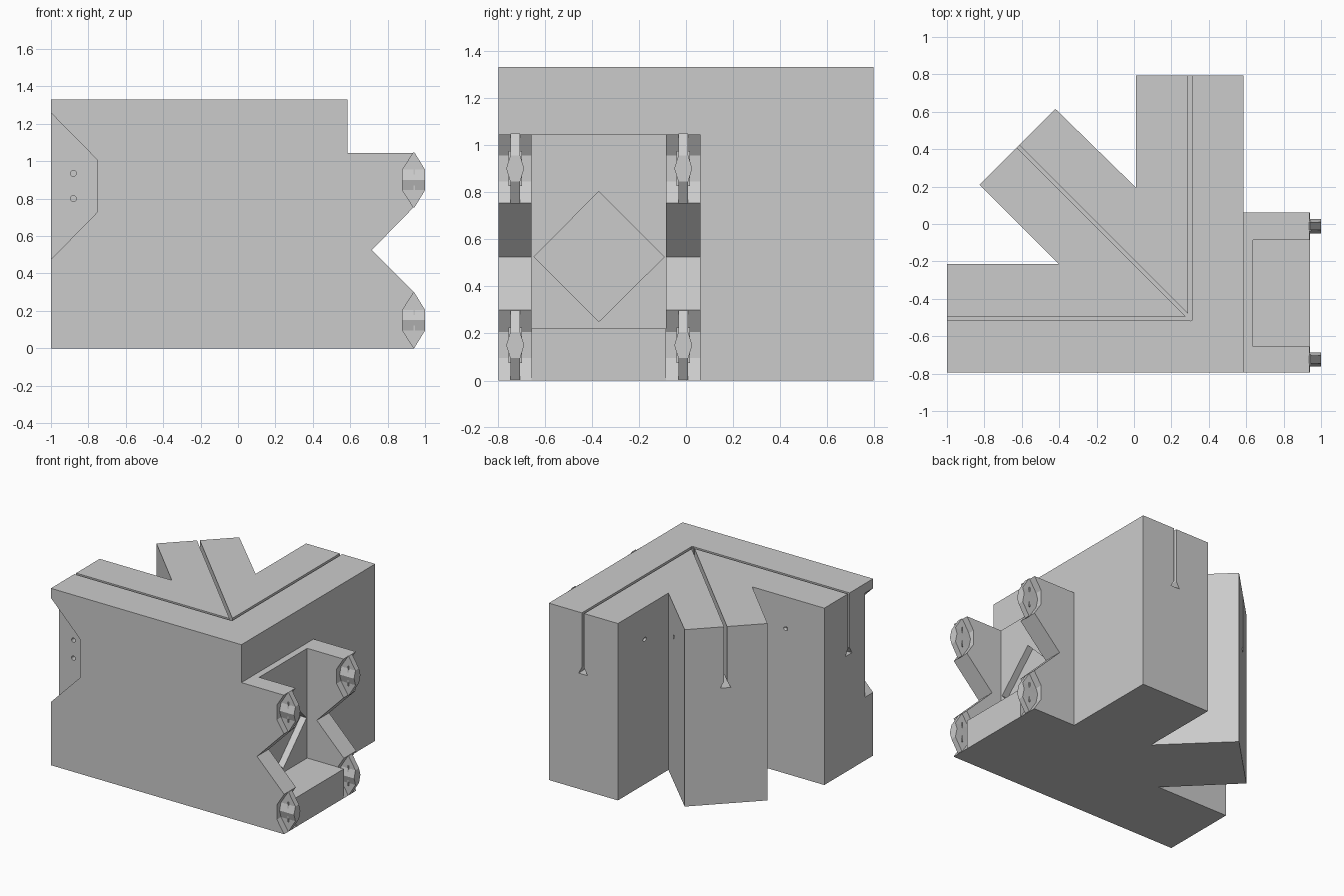
import bpy, bmesh, math
from mathutils import Vector, Matrix

cube = bpy.data.objects.get("Cube")
if cube:
    bpy.data.objects.remove(cube, do_unlink=True)

grey = bpy.data.materials.new("plain_grey")
grey.use_nodes = True
colour = (0.6, 0.6, 0.6, 1)
grey.diffuse_color = colour
grey.node_tree.nodes["Principled BSDF"].inputs["Base Color"].default_value = colour


def make(name, bm):
    bmesh.ops.recalc_face_normals(bm, faces=bm.faces)
    mesh = bpy.data.meshes.new(name)
    bm.to_mesh(mesh)
    bm.free()
    mesh.materials.append(grey)
    obj = bpy.data.objects.new(name, mesh)
    bpy.context.collection.objects.link(obj)
    return obj


def prism(name, points, start, along):
    """Extrude 3D profile points, moved by start, along a vector."""
    bm = bmesh.new()
    face = bm.faces.new([bm.verts.new(Vector(p) + Vector(start)) for p in points])
    new = bmesh.ops.extrude_face_region(bm, geom=[face])["geom"]
    bmesh.ops.translate(bm, vec=Vector(along),
                        verts=[v for v in new if isinstance(v, bmesh.types.BMVert)])
    return make(name, bm)


def front_prism(name, outline, y0, y1):
    return prism(name, [(x, 0, z) for x, z in outline], (0, y0, 0), (0, y1 - y0, 0))


def box(name, x0, x1, y0, y1, z0, z1):
    return front_prism(name, [(x0, z0), (x1, z0), (x1, z1), (x0, z1)], y0, y1)


def cut(obj, cutter):
    cutter.hide_render = True
    mod = obj.modifiers.new("cut", 'BOOLEAN')
    mod.operation, mod.solver, mod.object = 'DIFFERENCE', 'EXACT', cutter
    bpy.context.view_layer.objects.active = obj
    bpy.ops.object.modifier_apply(modifier=mod.name)
    bpy.data.objects.remove(cutter, do_unlink=True)


def rod(name, centre, axis, radius, length):
    bm = bmesh.new()
    turn = Vector(axis).to_track_quat('Z', 'Y').to_matrix().to_4x4()
    bmesh.ops.create_cone(bm, cap_ends=True, segments=16, radius1=radius, radius2=radius,
                          depth=length, matrix=Matrix.Translation(centre) @ turn)
    return make(name, bm)


# Three-armed main body
plan = [(-1, -.795), (.585, -.795), (.585, .795), (.01, .795), (.01, .195),
        (-.42, .615), (-.825, .21), (-.4, -.215), (-1, -.215)]
body = prism("three_arm_body", [(x, y, 0) for x, y in plan], (0, 0, 0), (0, 0, 1.33))

# Slots with a flared bottom along each arm
slot = [(-.01, 1.4), (.01, 1.4), (.01, .92), (.037, .87), (-.037, .87), (-.01, .92)]
hub = Vector((.3, -.505, 0))
for direction, length in (((-1, 0, 0), 1.4), ((0, 1, 0), 1.4), ((-1, 1, 0), 1.4)):
    d = Vector(direction).normalized()
    side = d.cross(Vector((0, 0, 1)))
    points = [side * u + Vector((0, 0, z)) for u, z in slot]
    cut(body, prism("slot_cutter", points, hub - d * .01, d * length))

# Recess with two screw holes on the front, and a cross hole in the slanted arm
recess = [(-1.1, 1.36), (-.755, 1.01), (-.755, .725), (-1.1, .373)]
cut(body, front_prism("recess_cutter", recess, -.9, -.698))
for z in (.935, .8):
    cut(body, rod("screw_hole_cutter", (-.88, -.65, z), (0, 1, 0), .016, .2))
cut(body, rod("cross_hole_cutter", (-.333, .133, 1.09), (1, 1, 0), .014, 1))

# Side holder: back wall with diamond opening, and floor
wall = box("holder_back_wall", .585, .635, -.655, -.085, 0, 1.045)
diamond = [(0, -.645, .525), (0, -.37, .25), (0, -.092, .525), (0, -.37, .803)]
cut(wall, prism("diamond_cutter", diamond, (.58, 0, 0), (.1, 0, 0)))
box("holder_floor", .635, .94, -.655, -.085, 0, .22)

# Notched cheeks with ridged clips at their outer corners
cheek_outline = [(.585, 0), (.94, 0), (.94, .3), (.715, .525), (.94, .755),
                 (.94, 1.045), (.585, 1.045)]
hexagon = [(0, -.149), (.06, -.055), (.06, .055), (0, .149), (-.06, .055), (-.06, -.055)]
rings = [(-.148, .003, .021), (-.055, .06, .021), (0, .06, .038),
         (.055, .06, .021), (.148, .003, .021)]


def clip(name, x, y, z):
    bm = bmesh.new()
    loops = [[bm.verts.new((x + sx * hx, y + sy * hy, z + dz))
              for sx, sy in ((-1, -1), (1, -1), (1, 1), (-1, 1))] for dz, hx, hy in rings]
    bm.faces.new(loops[0])
    bm.faces.new(loops[-1])
    for low, high in zip(loops, loops[1:]):
        for i in range(4):
            j = (i + 1) % 4
            bm.faces.new((low[i], low[j], high[j], high[i]))
    make(name, bm)


for label, y0, y1 in (("front", -.795, -.655), ("rear", -.085, .062)):
    cheek = front_prism(label + "_cheek", cheek_outline, y0, y1)
    mid = (y0 + y1) / 2
    for level, z in (("lower", .15), ("upper", .9)):
        cut(cheek, front_prism("clip_cutter", [(.94 + x, z + dz) for x, dz in hexagon],
                               y0 - .05, y1 + .05))
        clip(f"{label}_{level}_clip", .94, mid, z)
        box(f"{label}_{level}_clip_fin", .938, .946, mid - .029, mid + .029, z - .075, z + .075)
